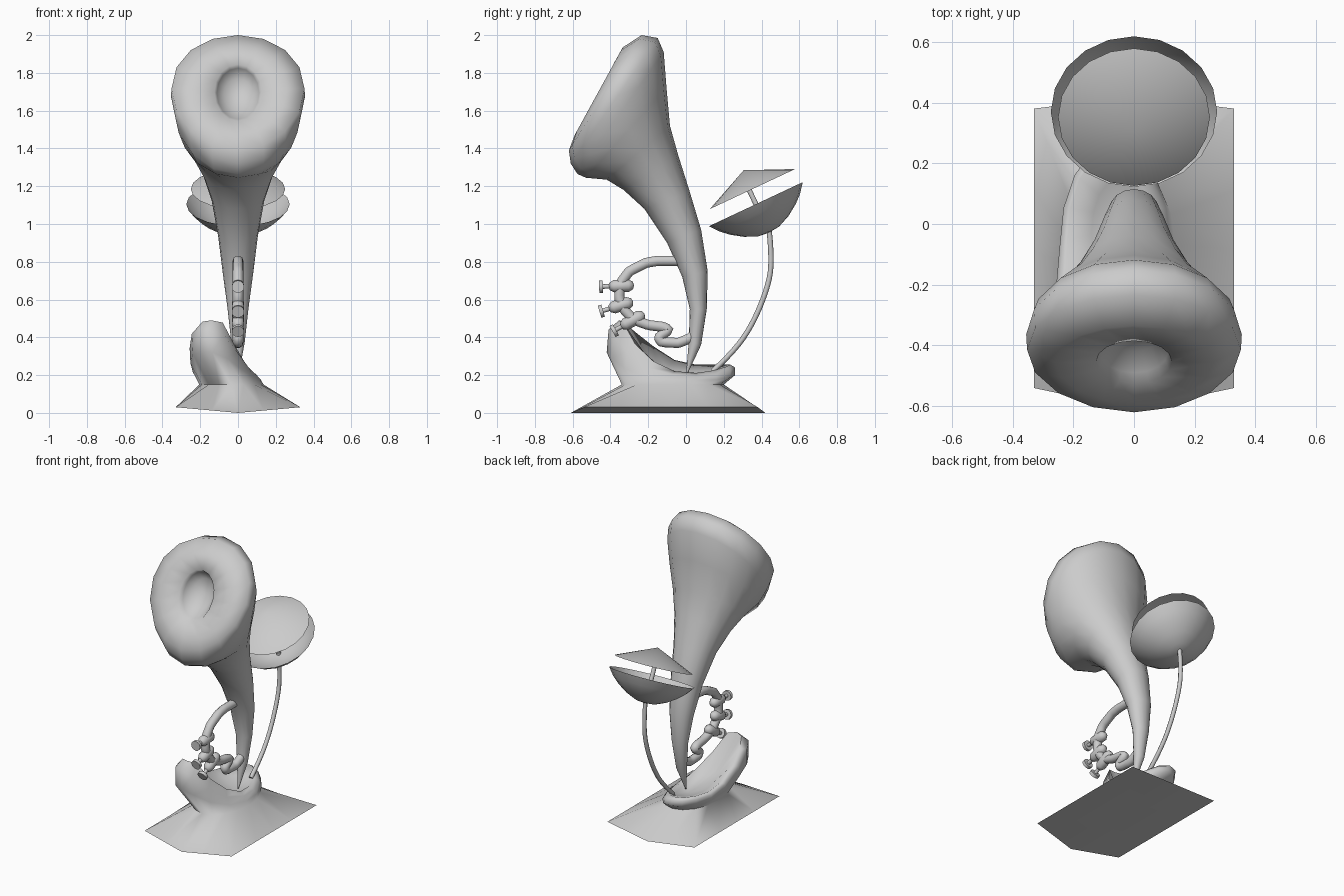
import bpy, bmesh
from math import pi, sin, cos, radians
from mathutils import Vector as V

cube = bpy.data.objects.get("Cube")
if cube:
    bpy.data.objects.remove(cube, do_unlink=True)

grey = bpy.data.materials.new("plain grey")
grey.use_nodes = True
tone = (0.6, 0.6, 0.6, 1)
grey.diffuse_color = tone
grey.node_tree.nodes["Principled BSDF"].inputs["Base Color"].default_value = tone


def finish(ob, angle):
    ob.data.materials.append(grey)
    bpy.ops.object.select_all(action='DESELECT')
    ob.select_set(True)
    bpy.context.view_layer.objects.active = ob
    if ob.type == 'CURVE':
        bpy.ops.object.convert(target='MESH')
    bpy.ops.object.shade_smooth_by_angle(angle=radians(angle))


def loft(name, rings, start=None, end=None, angle=60):
    """Skin a list of equal rings; start and end are optional cap points."""
    bm = bmesh.new()
    loops = [[bm.verts.new(p) for p in r] for r in rings]
    n = len(loops[0])
    for a, b in zip(loops, loops[1:]):
        for i in range(n):
            j = (i + 1) % n
            bm.faces.new((a[i], a[j], b[j], b[i]))
    for tip, ring in ((start, loops[0]), (end, loops[-1])):
        if tip is not None:
            c = bm.verts.new(tip)
            for i in range(n):
                bm.faces.new((c, ring[i], ring[(i + 1) % n]))
    bmesh.ops.recalc_face_normals(bm, faces=bm.faces)
    me = bpy.data.meshes.new(name)
    bm.to_mesh(me)
    bm.free()
    ob = bpy.data.objects.new(name, me)
    bpy.context.collection.objects.link(ob)
    finish(ob, angle)


def tube(name, path, radius, order, res):
    cu = bpy.data.curves.new(name, 'CURVE')
    cu.dimensions = '3D'
    cu.bevel_depth, cu.bevel_resolution, cu.use_fill_caps = radius, res, True
    sp = cu.splines.new('NURBS')
    sp.points.add(len(path) - 1)
    for p, (y, z) in zip(sp.points, path):
        p.co = (0, y, z, 1)
    sp.order_u, sp.use_endpoint_u, sp.resolution_u = order, True, 4
    ob = bpy.data.objects.new(name, cu)
    bpy.context.collection.objects.link(ob)
    finish(ob, 60)


def turned(name, centre, axis, profile, n=20, start=None, end=None):
    """Turn (radius, height) pairs about an axis lying in the x = 0 plane."""
    c, a = V(centre), V(axis).normalized()
    u, w = V((1, 0, 0)), a.cross(V((1, 0, 0)))
    rings = [[c + a * h + (u * cos(2 * pi * i / n) + w * sin(2 * pi * i / n)) * r
              for i in range(n)] for r, h in profile]
    loft(name, rings, None if start is None else c + a * start,
         None if end is None else c + a * end, 50)


# Horn: front edge, back edge and half width of each section
sections = [
    ((.00, .20), (.005, .20), .004), ((.015, .38), (.08, .36), .035),
    ((.02, .55), (.11, .55), .055), ((-.02, .72), (.115, .75), .08),
    ((-.10, .90), (.08, .97), .105), ((-.22, 1.08), (.02, 1.17), .14),
    ((-.33, 1.18), (-.04, 1.36), .19), ((-.42, 1.235), (-.085, 1.52), .245),
    ((-.53, 1.245), (-.103, 1.72), .305), ((-.575, 1.265), (-.118, 1.91), .34),
    ((-.61, 1.32), (-.15, 1.985), .355), ((-.62, 1.39), (-.235, 2.0), .352),
    ((-.59, 1.47), (-.335, 1.935), .26), ((-.525, 1.545), (-.385, 1.845), .125),
    ((-.49, 1.555), (-.36, 1.825), .112), ((-.42, 1.60), (-.335, 1.77), .075)]
rings = []
for f, b, w in sections:
    f, b = V((0, *f)), V((0, *b))
    mid, half = (f + b) / 2, (b - f) / 2
    ring = []
    for i in range(16):
        t = 2 * pi * i / 16
        lift = cos(t) + .2 * w * sin(t) ** 2
        ring.append(mid + half * lift + V((w * sin(t), 0, 0)))
    rings.append(ring)
loft("horn", rings, end=(0, -.36, 1.675), angle=85)

# Looped pipe at the front of the horn
tube("looped_pipe", [(-.03, .805), (-.15, .805), (-.21, .795), (-.30, .75), (-.345, .69),
                     (-.355, .61), (-.33, .55), (-.28, .495), (-.20, .465),
                     (-.12, .455), (-.09, .44), (-.145, .40), (-.13, .375),
                     (-.04, .37), (.02, .395), (.05, .42)], .028, 2, 3)

# Three valves: rounded body, thin stem and button
for k, (a, b) in enumerate((((-.275, .675), (-.41, .67)),
                            ((-.28, .59), (-.41, .55)),
                            ((-.22, .525), (-.345, .455)))):
    a, b = V((0, *a)), V((0, *b))
    d = (b - a).normalized()
    length = (b - a).length
    r = .033
    turned(f"valve_body_{k + 1}", a, d,
           [(r * .6, .006), (r, .028), (r, length - .028), (r * .6, length - .006)],
           12, 0, length)
    turned(f"valve_button_{k + 1}", b, d,
           [(.012, -.02), (.012, .03), (r, .03), (r, .05)], 12, end=.05)

# Parasol plant: stem, open bowl, rod and shallow cap
tilt = (0, -.425, .905)
tube("plant_stem", [(.14, .22), (.24, .31), (.35, .46), (.44, .68),
                    (.455, .83), (.44, .97)], .014, 3, 2)
turned("plant_bowl", (0, .37, 1.105), tilt,
       [(.274, 0), (.235, -.05), (.19, -.09), (.13, -.13), (.06, -.16)], 20, end=-.166)
turned("plant_rod", (0, .37, 1.105), tilt, [(.014, -.15), (.014, .12)], 10)
turned("plant_cap", (0, .352, 1.185), tilt, [(.25, 0)], 20, end=.11)


# Rock base: skirt, waist, bulge, uneven rim and hollow top
def foot(c, s):
    m = max(abs(c), abs(s))
    x, y = s / m, -c / m
    bulge = (.07 if y < 0 else .04) * (1 - abs(x)) if abs(y) > .99 else 0
    return V((.33 * x, -.08 + y * (.46 + bulge), .03 * abs(x)))


def rise(x, y, low, high):
    low -= (low - .15) * .5 * min(1, max(0, (x + .05) / .12))
    front = min(1, max(0, -y / .34)) ** 1.3
    side = min(1, max(0, (.14 - x) / .17))
    return low + (high - low) * front * side


layers = [((-.035, -.07), (.17, .27), .15, .15), ((-.06, -.08), (.18, .34), .20, .32),
          ((-.075, -.075), (.17, .335), .24, .44), ((-.08, -.06), (.14, .295), .255, .49),
          ((-.05, -.03), (.09, .18), .22, .30)]
angles = [2 * pi * i / 16 for i in range(16)]
rock = [[foot(cos(t), sin(t)) for t in angles]]
for (cx, cy), (rx, ry), low, high in layers:
    ring = []
    for t in angles:
        x, y = cx + rx * sin(t), cy - ry * cos(t)
        lean = .07 * max(0, -y - .1) / .3 if high > low else 0
        ring.append(V((x - lean, y, rise(x, y, low, high))))
    rock.append(ring)
loft("rock_base", rock, start=(0, -.08, 0), end=(-.02, 0, .18), angle=85)
